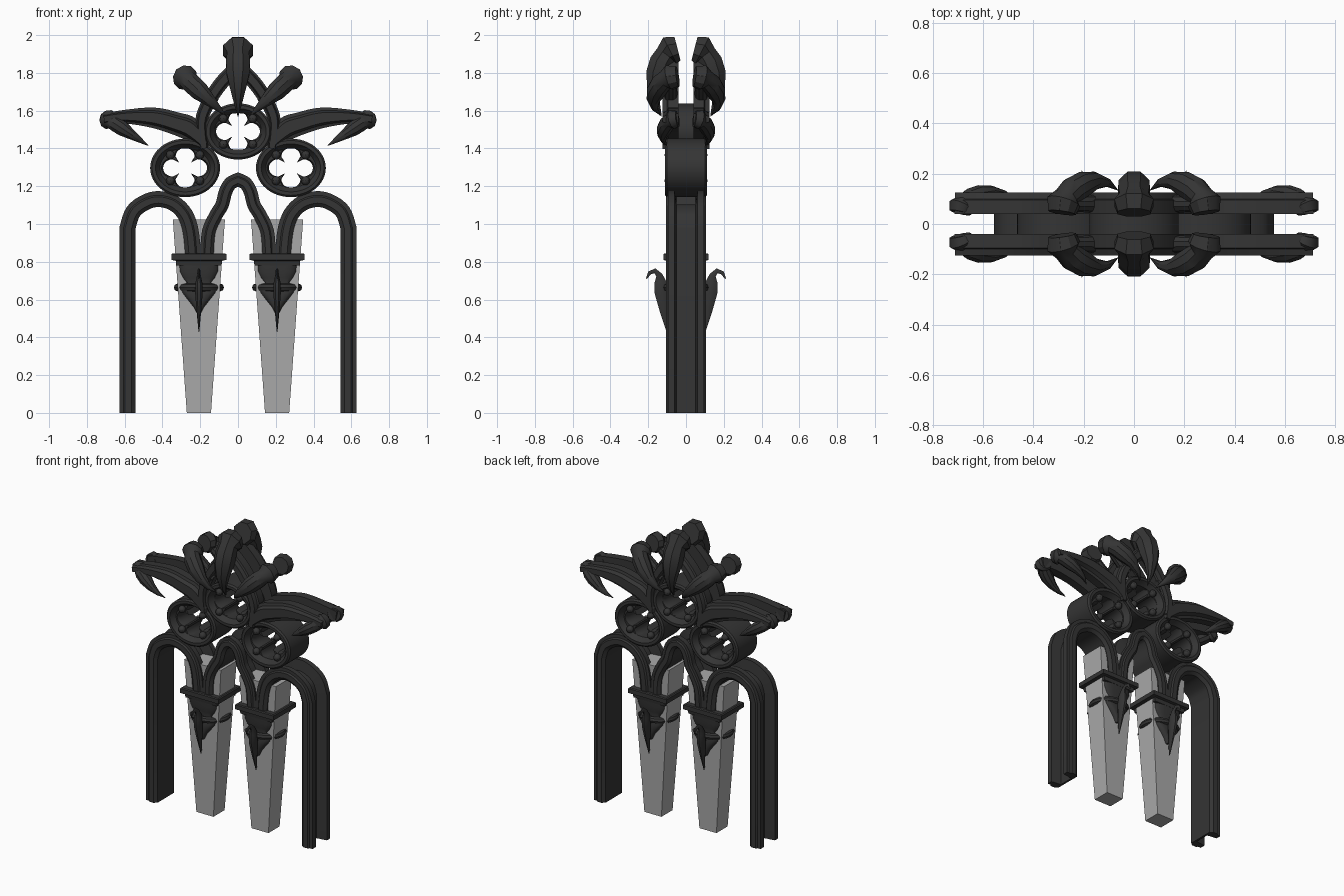
import bpy, bmesh
from math import pi, cos, sin, sqrt
from mathutils import Vector as V

if "Cube" in bpy.data.objects:
    bpy.data.objects.remove(bpy.data.objects["Cube"])


def material(name, c):
    m = bpy.data.materials.new(name)
    m.diffuse_color = (c, c, c, 1)
    m.use_nodes = True
    m.node_tree.nodes["Principled BSDF"].inputs["Base Color"].default_value = m.diffuse_color
    return m


IRON = material("dark_iron", 0.035)
STONE = material("grey_stone", 0.4)


def loft(name, rings, closed=False, mat=IRON):
    """Skin a list of equal-sized point loops."""
    bm = bmesh.new()
    vs = [[bm.verts.new(p) for p in r] for r in rings]
    n = len(vs[0])
    for i in range(len(vs) if closed else len(vs) - 1):
        a, b = vs[i], vs[(i + 1) % len(vs)]
        for j in range(n):
            k = (j + 1) % n
            bm.faces.new((a[j], a[k], b[k], b[j]))
    if not closed:
        bm.faces.new(vs[0])
        bm.faces.new(vs[-1])
    bmesh.ops.recalc_face_normals(bm, faces=bm.faces)
    me = bpy.data.meshes.new(name)
    bm.to_mesh(me)
    bm.free()
    ob = bpy.data.objects.new(name, me)
    bpy.context.collection.objects.link(ob)
    me.materials.append(mat)
    return ob


def smooth(pts, steps=4):
    """Catmull-Rom subdivision of tuples."""
    p = [V(q) for q in pts]
    out = []
    for i in range(len(p) - 1):
        a, b, c, d = p[max(i - 1, 0)], p[i], p[i + 1], p[min(i + 2, len(p) - 1)]
        for k in range(steps):
            t = k / steps
            out.append(b + (c - a) * (t / 2) + (a * 2 - b * 5 + c * 4 - d) * (t * t / 2)
                       + (b * 3 - a - c * 3 + d) * (t ** 3 / 2))
    return out + [p[-1]]


def mirrored(path):
    return path + [V((-p.x, p.y, p.z)) for p in reversed(path[:-1])]


def sweep(name, path, prof):
    """Sweep (u, y) profile along (x, z, width) path, u to the path's left."""
    rings = []
    for i, p in enumerate(path):
        a = path[max(i - 1, 0)].xy
        b = path[min(i + 1, len(path) - 1)].xy
        d0 = (p.xy - a).normalized() if i else (b - p.xy).normalized()
        d1 = (b - p.xy).normalized() if i < len(path) - 1 else d0
        t = (d0 + d1).normalized()
        m = min(1 / max(t.dot(d0), 0.5), 1.4) * p.z
        rings.append([(p.x - t.y * u * m, y, p.y + t.x * u * m) for u, y in prof])
    return loft(name, rings)


def tube(name, pts, origin, d, t, sy, n=10, flat=1.0):
    """Tapered tube; pts are (s, y, radius), s runs along d, t is sideways."""
    rings = []
    for i, p in enumerate(pts):
        g = V(pts[min(i + 1, len(pts) - 1)])[:2], V(pts[max(i - 1, 0)])[:2]
        gs, gy = g[0][0] - g[1][0], g[0][1] - g[1][1]
        yv = V((0, sy, 0))
        nrm = (d * -gy + yv * gs).normalized()
        c = origin + d * p[0] + yv * p[1]
        rings.append([c + t * (cos(2 * pi * (k + .5) / n) * p[2] * flat)
                      + nrm * (sin(2 * pi * (k + .5) / n) * p[2]) for k in range(n)])
    return loft(name, rings)


# Lower arches: channel section, open to the outside of the curve
half = [(-.042, -.088), (-.022, -.105), (.012, -.105), (.02, -.095), (.042, -.095),
        (.042, -.06), (-.028, -.05)]
channel = half + [(u, -y) for u, y in reversed(half)]
arc = smooth([(-.585, .98, 1), (-.555, 1.065, 1), (-.49, 1.115, 1), (-.42, 1.132, 1),
              (-.34, 1.11, 1), (-.28, 1.05, 1), (-.25, .96, 1), (-.237, .83, 1)])
side = [V((-.585, 0, 1))] + arc
sweep("side_arch_left", side, channel)
sweep("side_arch_right", [V((-p.x, p.y, p.z)) for p in reversed(side)], channel)
mid = smooth([(-.165, .83, .85), (-.155, .96, .85), (-.115, 1.05, .85), (-.085, 1.10, .85),
              (-.066, 1.17, .85), (-.04, 1.215, .85), (0, 1.235, .85)])
sweep("centre_arch", mirrored(mid), channel)


def ellipse(cx, cz, rx, rz, y, n=48):
    return [V((cx + rx * cos(2 * pi * k / n), y, cz + rz * sin(2 * pi * k / n))) for k in range(n)]


def foil(cx, cz, grow, y, n=48):
    """Four-lobed opening with pointed cusps on the diagonals."""
    d, a, out = .06, .046, []
    for k in range(n):
        th = 2 * pi * k / n
        ph = (th + pi / 4) % (pi / 2) - pi / 4
        r = d * cos(ph) + sqrt(a * a - (d * sin(ph)) ** 2)
        if abs(abs(ph) - pi / 4) < .01:
            r = .04
        r += grow
        out.append(V((cx + 1.1 * r * cos(th), y, cz + r * sin(th))))
    return out


# Three quatrefoil rings
for tag, cx, cz, s in (("left", -.28, 1.297, 1), ("right", .28, 1.297, 1), ("top", 0, 1.49, .96)):
    rx, rz = .185 * s, .155 * s
    h = [(0, -.1), (.01, -.11), (.028, -.11), (.04, -.09), (.052, -.075)]
    loft("ring_" + tag, [ellipse(cx, cz, rx - i, rz - i, y)
                         for i, y in h + [(i, -y) for i, y in reversed(h)]], True)
    o = .04
    loft("quatrefoil_" + tag, [ellipse(cx, cz, rx - o, rz - o, -.075), foil(cx, cz, .008, -.075),
                               foil(cx, cz, 0, -.055), foil(cx, cz, 0, .055),
                               foil(cx, cz, .008, .075), ellipse(cx, cz, rx - o, rz - o, .075)], True)
    for sx in (-1, 1):
        for sz in (-1, 1):
            for sy in (-1, 1):
                bpy.ops.mesh.primitive_uv_sphere_add(
                    segments=10, ring_count=6, radius=.024,
                    location=(cx + sx * .078, sy * .09, cz + sz * .068))
                bpy.context.object.name = "cusp_bead_" + tag
                bpy.context.object.data.materials.append(IRON)

# Crown: front and back pointed arch, wings and claws
crown = mirrored(smooth([(-.18, 1.40, .03), (-.193, 1.54, .034), (-.155, 1.645, .036),
                         (-.085, 1.75, .038), (0, 1.83, .04)]))
wing = smooth([(-.71, 1.555, .03), (-.6, 1.568, .036), (-.45, 1.563, .054), (-.33, 1.532, .06),
               (-.25, 1.50, .062), (-.175, 1.42, .03)])
claw = [(-.01, .045, .07), (0, .085, .085), (.02, .105, .062), (.06, .13, .068),
        (.12, .15, .066), (.2, .165, .045), (.28, .158, .022), (.345, .13, .002)]


def add_claw(name, a, b, k, ky, sy):
    a, b = V((a[0], 0, a[1])), V((b[0], 0, b[1]))
    d = (b - a).normalized()
    f = (b - a).length / .345
    tube(name, [(s * f, .045 + (y - .045) * ky, r * k) for s, y, r in claw],
         a, d, d.cross(V((0, 1, 0))), sy, 8 if k > .9 else 10)


for sy, tag in ((-1, "front"), (1, "back")):
    prof = [(u, sy * y) for u, y in ((-1, .04), (-1, .095), (-.7, .1), (-.5, .125), (.5, .125),
                                     (.7, .1), (1, .095), (1, .04))]
    sweep("crown_arch_" + tag, crown, prof)
    sweep("wing_left_" + tag, wing, prof)
    sweep("wing_right_" + tag, [V((-p.x, p.y, p.z)) for p in reversed(wing)], prof)
    add_claw("centre_claw_" + tag, (0, 1.918), (0, 1.57), 1, 1, sy)
    for sx in (-1, 1):
        add_claw("side_claw_" + tag, (sx * .28, 1.775), (sx * .065, 1.575), .8, 1.06, sy)
        add_claw("wing_claw_" + tag, (sx * .685, 1.553), (sx * .475, 1.415), .62, .66, sy)
        # Stem joining the side claw to the arch
        d = V((-sx * .75, 0, -.66)).normalized()
        tube("claw_stem_" + tag, [(0, .08, .03), (.14, .08, .035), (.2, .08, .03)],
             V((sx * .27, 0, 1.77)), d, d.cross(V((0, 1, 0))), sy)


def section(cx, z, hx, hy, n=24, e=.5):
    f = lambda c: abs(c) ** e * (1 if c > 0 else -1)
    return [V((cx + hx * f(cos(2 * pi * (k + .5) / n)), hy * f(sin(2 * pi * (k + .5) / n)), z))
            for k in range(n)]


def box_section(cx, z, hx, hy):
    return [V((cx + a * hx, b * hy, z)) for a, b in ((-1, -1), (1, -1), (1, 1), (-1, 1))]


# Tapered columns, capitals, collars and thorns
for sx, tag in ((-1, "left"), (1, "right")):
    cx = sx * .207
    loft("column_" + tag, [box_section(cx, 0, .064, .06), box_section(cx, 1.025, .138, .085)], mat=STONE)
    loft("abacus_" + tag, [box_section(cx, z, x, y) for z, x, y in
                           ((.78, .118, .1), (.805, .122, .104), (.81, .145, .12),
                            (.84, .145, .12), (.845, .138, .113))])
    loft("capital_" + tag, [section(cx, z, x, y) for z, x, y in
                            ((.8, .118, .1), (.75, .115, .098), (.715, .1, .093), (.69, .08, .088),
                             (.665, .11, .09), (.635, .095, .1), (.6, .065, .1), (.56, .03, .098),
                             (.52, .008, .09))])
    # Collar ring
    rings = []
    for k in range(28):
        a = 2 * pi * k / 28
        rings.append([V((cx + cos(a) * (.112 + .021 * cos(b)), sin(a) * (.1 + .021 * cos(b)),
                         .664 + .021 * sin(b))) for b in (2 * pi * j / 8 for j in range(8))])
    loft("collar_" + tag, rings, True)
    for sy in (-1, 1):
        tube("thorn_" + tag, [(.43, .1, .004), (.55, .118, .026), (.64, .13, .04), (.69, .135, .035),
                              (.73, .142, .018), (.752, .165, .014), (.742, .192, .011),
                              (.71, .21, .003)],
             V((cx, 0, 0)), V((0, 0, 1)), V((1, 0, 0)), sy, 8, .55)

# Smooth shading with crisp edges
bpy.ops.object.select_all(action='SELECT')
bpy.context.view_layer.objects.active = bpy.context.selected_objects[0]
bpy.ops.object.shade_smooth_by_angle(angle=.6)
